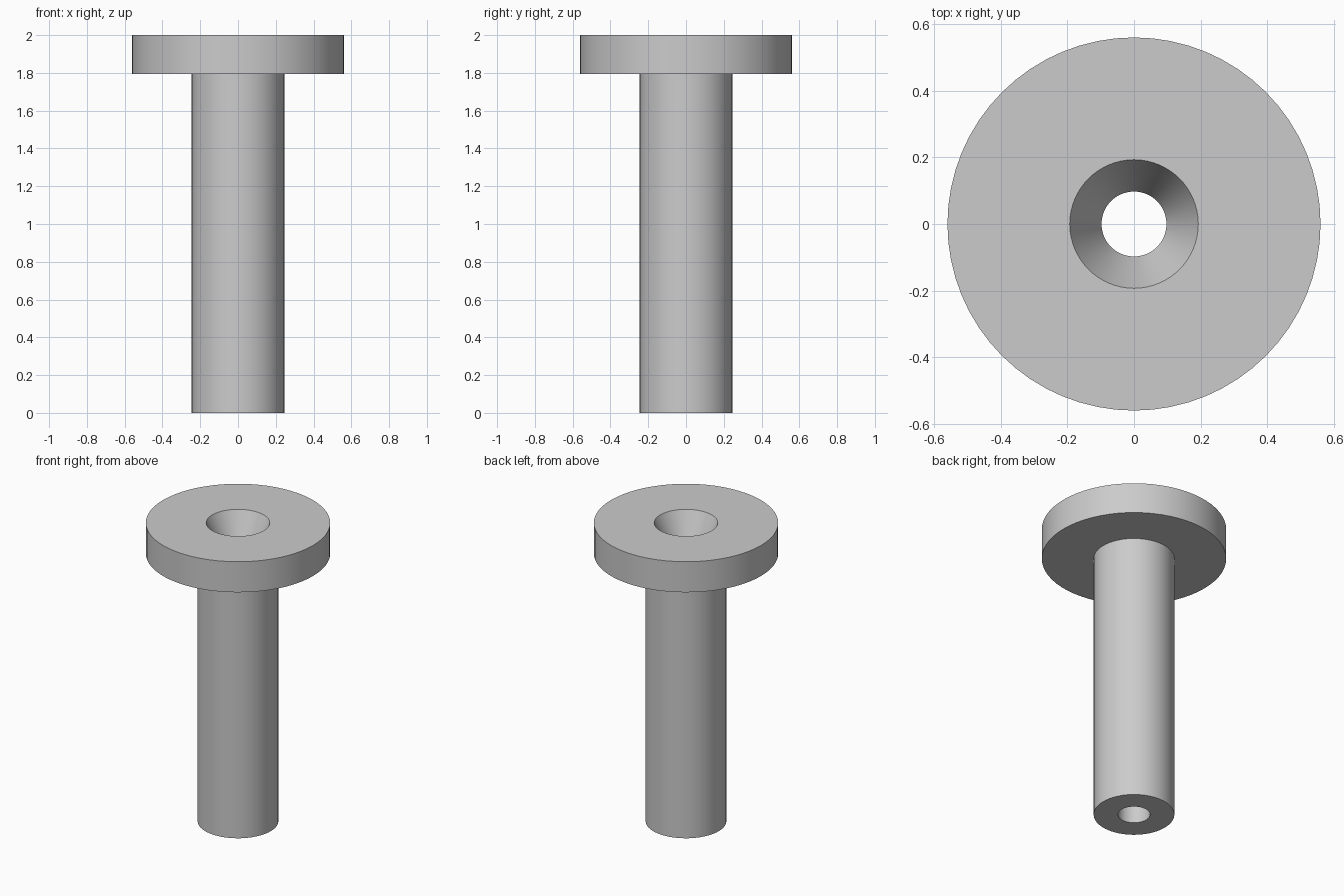
import bpy
import bmesh
import math

cube = bpy.data.objects.get("Cube")
if cube:
    bpy.data.objects.remove(cube, do_unlink=True)

SEGMENTS = 64
HEIGHT = 2.0
HEAD_BASE = 1.795
HEAD_R = 0.56
SHAFT_R = 0.245
BORE_R = 0.0975
SINK_R = 0.193

# Plain grey finish
grey = bpy.data.materials.new("plain grey")
grey.use_nodes = True
colour = (0.6, 0.6, 0.6, 1.0)
grey.diffuse_color = colour
grey.node_tree.nodes["Principled BSDF"].inputs["Base Color"].default_value = colour


def lathe(name, profile, material):
    """Turn a closed (radius, height) profile around the z axis."""
    bm = bmesh.new()
    rings = []
    for r, z in profile:
        ring = []
        for i in range(SEGMENTS):
            a = math.tau * i / SEGMENTS
            ring.append(bm.verts.new((r * math.cos(a), r * math.sin(a), z)))
        rings.append(ring)
    for k, low in enumerate(rings):
        high = rings[(k + 1) % len(rings)]
        for i in range(SEGMENTS):
            j = (i + 1) % SEGMENTS
            bm.faces.new((low[i], low[j], high[j], high[i]))
    bmesh.ops.recalc_face_normals(bm, faces=bm.faces)
    mesh = bpy.data.meshes.new(name)
    bm.to_mesh(mesh)
    bm.free()
    mesh.materials.append(material)
    obj = bpy.data.objects.new(name, mesh)
    bpy.context.collection.objects.link(obj)
    bpy.ops.object.select_all(action="DESELECT")
    obj.select_set(True)
    bpy.context.view_layer.objects.active = obj
    bpy.ops.object.shade_smooth_by_angle(angle=math.radians(20))
    return obj


# Flanged sleeve: shaft, wide head, countersink and through bore
lathe("flanged_sleeve", [
    (BORE_R, 0),
    (SHAFT_R, 0),
    (SHAFT_R, HEAD_BASE),
    (HEAD_R, HEAD_BASE),
    (HEAD_R, HEIGHT),
    (SINK_R, HEIGHT),
    (BORE_R, HEAD_BASE),
], grey)
